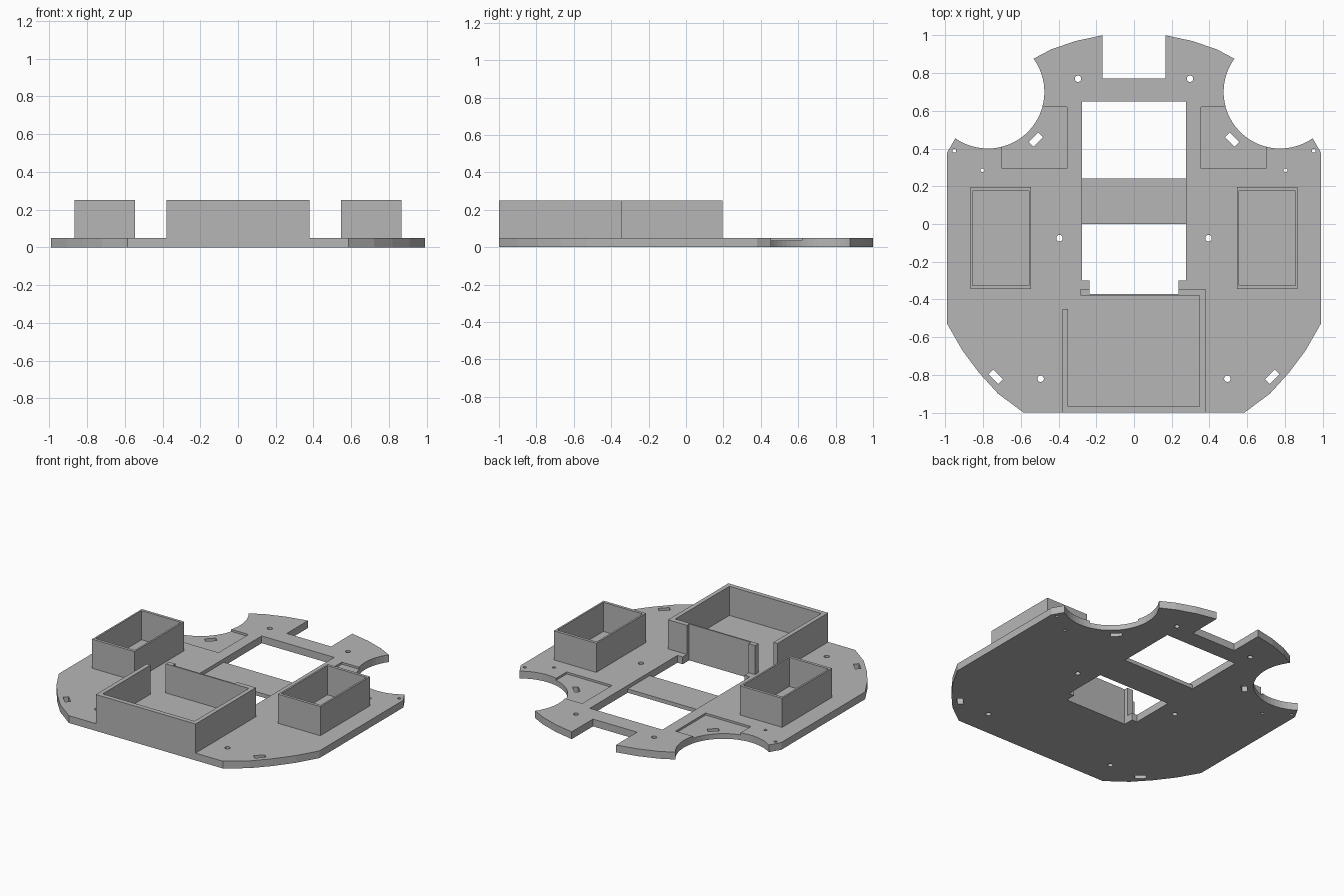
import bpy, bmesh, math

cube = bpy.data.objects.get("Cube")
if cube:
    bpy.data.objects.remove(cube, do_unlink=True)

grey = bpy.data.materials.new("plain grey")
grey.use_nodes = True
grey.diffuse_color = (0.47, 0.47, 0.47, 1)
grey.node_tree.nodes["Principled BSDF"].inputs["Base Color"].default_value = grey.diffuse_color

TOP = 0.05      # plate thickness
RIM = 0.25      # top of the trays


def prism(bm, pts, z0, z1):
    """Extrude a closed outline from z0 to z1."""
    face = bm.faces.new([bm.verts.new((x, y, z0)) for x, y in pts])
    new = bmesh.ops.extrude_face_region(bm, geom=[face])["geom"]
    bmesh.ops.translate(bm, vec=(0, 0, z1 - z0),
                        verts=[v for v in new if isinstance(v, bmesh.types.BMVert)])


def rect(x0, x1, y0, y1):
    return [(x0, y0), (x1, y0), (x1, y1), (x0, y1)]


def arc(cx, cy, r, a0, a1, n):
    angles = [math.radians(a0 + (a1 - a0) * i / n) for i in range(n + 1)]
    return [(cx + r * math.cos(a), cy + r * math.sin(a)) for a in angles]


def slot(cx, cy, angle, length=0.072, width=0.036):
    c, s = math.cos(math.radians(angle)), math.sin(math.radians(angle))
    return [(cx + x * c - y * s, cy + x * s + y * c)
            for x, y in rect(-length / 2, length / 2, -width / 2, width / 2)]


def flip(pts):
    return [(-x, y) for x, y in reversed(pts)]


def build(name, prisms):
    bm = bmesh.new()
    for pts, z0, z1 in prisms:
        prism(bm, pts, z0, z1)
    bmesh.ops.recalc_face_normals(bm, faces=bm.faces)
    mesh = bpy.data.meshes.new(name)
    bm.to_mesh(mesh)
    bm.free()
    mesh.materials.append(grey)
    obj = bpy.data.objects.new(name, mesh)
    bpy.context.collection.objects.link(obj)
    return obj


def cut(obj, prisms):
    cutter = build("cutter", prisms)
    mod = obj.modifiers.new("cut", "BOOLEAN")
    mod.operation, mod.solver, mod.object = "DIFFERENCE", "EXACT", cutter
    bpy.context.view_layer.objects.active = obj
    bpy.ops.object.modifier_apply(modifier=mod.name)
    bpy.data.objects.remove(cutter, do_unlink=True)


# Base plate: half outline with wheel arch and end notch, then mirrored
half = [(0.585, -1), (0.72, -0.9), (0.82, -0.79), (0.91, -0.67), (0.99, -0.53), (0.99, 0.38)]
half += arc(0.775, 0.7, 0.3, -55, -216, 28)
half += [(0.44, 0.925), (0.31, 0.97), (0.168, 1), (0.168, 0.77)]
plate = build("base_plate", [(half + flip(half), 0, TOP)])

# Shallow recesses around the arch slots and along the central channel
recess = rect(0.355, 0.7, 0.295, 0.62)
cut(plate, [(recess, 0.036, 0.1), (flip(recess), 0.036, 0.1),
            (rect(-0.275, 0.275, -0.3, 0.65), 0.026, 0.1)])

# Openings, screw holes and angled slots
front_opening = [(-0.235, -0.37), (0.235, -0.37), (0.235, -0.3), (0.275, -0.3),
                 (0.275, 0), (-0.275, 0), (-0.275, -0.3), (-0.235, -0.3)]
sided = [slot(0.52, 0.447, -45), slot(0.733, -0.81, 45)]
for x, y, r in [(0.297, 0.77, 0.017), (0.395, -0.075, 0.017), (0.495, -0.82, 0.017),
                (0.953, 0.388, 0.01), (0.803, 0.285, 0.01)]:
    sided.append(arc(x, y, r, 0, 345, 23))
openings = [front_opening, rect(-0.275, 0.275, 0.24, 0.65)]
openings += sided + [flip(p) for p in sided]
cut(plate, [(p, -0.1, 0.2) for p in openings])

# Side trays: rectangular walls standing on the plate
for name, side in (("left_tray", 1), ("right_tray", -1)):
    x0, x1 = sorted((side * 0.545, side * 0.867))
    tray = build(name, [(rect(x0, x1, -0.345, 0.195), TOP, RIM)])
    cut(tray, [(rect(x0 + 0.012, x1 - 0.012, -0.325, 0.175), 0, 0.4)])

# Front tray: one wall run that leaves a gap at the rear right corner
front_wall = [(-0.38, -0.45), (-0.38, -1), (0.378, -1), (0.378, -0.345), (0.235, -0.345),
              (0.235, -0.37), (0.348, -0.37), (0.348, -0.968), (-0.35, -0.968), (-0.35, -0.45)]
build("front_tray_wall", [(front_wall, TOP, RIM)])
build("front_tray_post", [(rect(-0.283, -0.235, -0.37, -0.345), TOP, RIM)])
build("front_tray_rear_panel", [(rect(-0.283, 0.348, -0.38, -0.37), TOP, RIM)])
